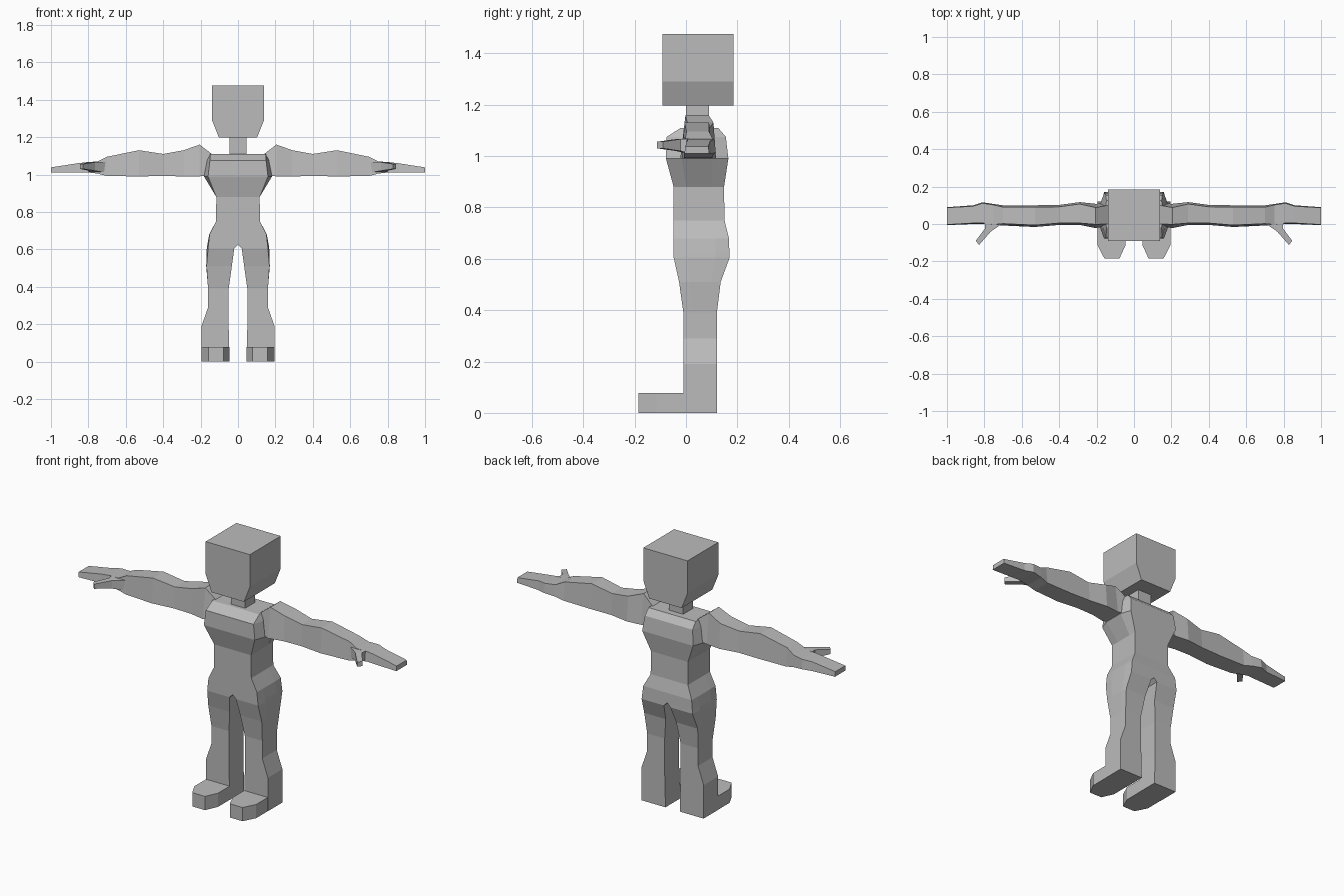
import bpy, bmesh

grey = bpy.data.materials.new("plain grey")
grey.diffuse_color = (0.5, 0.5, 0.5, 1)


def loft(name, rings, mirror=True):
    """Skin a list of equal-length point rings, cap the ends, mirror across x."""
    bm = bmesh.new()
    loops = [[bm.verts.new(p) for p in ring] for ring in rings]
    n = len(loops[0])
    for a, b in zip(loops, loops[1:]):
        for i in range(n):
            j = (i + 1) % n
            bm.faces.new((a[i], a[j], b[j], b[i]))
    bm.faces.new(loops[0])
    bm.faces.new(loops[-1])
    bmesh.ops.recalc_face_normals(bm, faces=bm.faces[:])
    # open the half mesh along the mirror plane
    if mirror:
        inner = [f for f in bm.faces if all(abs(v.co.x) < 1e-5 for v in f.verts)]
        bmesh.ops.delete(bm, geom=inner, context='FACES')
    me = bpy.data.meshes.new(name)
    bm.to_mesh(me)
    bm.free()
    me.materials.append(grey)
    ob = bpy.data.objects.new(name, me)
    bpy.context.collection.objects.link(ob)
    if mirror:
        m = ob.modifiers.new("mirror", 'MIRROR')
        m.use_clip = True
    return ob


def body_ring(z, xin, xf, xm, y0, y1):
    """Half cross-section; side width xm may exceed front/back width xf."""
    d = (y1 - y0) * 0.25
    return [(xin, y0, z), (xf, y0, z), (xm, y0 + d, z),
            (xm, y1 - d, z), (xf, y1, z), (xin, y1, z)]


def arm_ring(x, z0, z1, y0, y1, inset=0.01):
    """Arm cross-section, slightly narrower on top."""
    return [(x, y0, z0), (x, y1, z0), (x, y1 - inset, z1), (x, y0 + inset, z1)]


def box_ring(x0, x1, y0, y1, z):
    return [(x0, y0, z), (x1, y0, z), (x1, y1, z), (x0, y1, z)]


# Legs and torso in one half, from sole to shoulder
loft("body", [body_ring(*r) for r in [
    (0.00, 0.045, 0.195, 0.195, -0.01, 0.12),
    (0.19, 0.05, 0.195, 0.195, -0.01, 0.12),
    (0.29, 0.05, 0.16, 0.16, -0.01, 0.12),
    (0.39, 0.05, 0.16, 0.16, -0.01, 0.12),
    (0.51, 0.033, 0.168, 0.17, -0.027, 0.135),
    (0.605, 0.02, 0.16, 0.167, -0.048, 0.17),
    (0.625, 0.0, 0.158, 0.164, -0.048, 0.169),
    (0.68, 0.0, 0.152, 0.154, -0.048, 0.167),
    (0.75, 0.0, 0.117, 0.117, -0.048, 0.15),
    (0.88, 0.0, 0.116, 0.116, -0.048, 0.148),
    (0.99, 0.0, 0.16, 0.182, -0.078, 0.165),
    (1.075, 0.0, 0.15, 0.165, -0.075, 0.155),
    (1.11, 0.0, 0.148, 0.15, -0.02, 0.125),
]])

# Feet with tapered toes
loft("foot", [[(a, y, 0), (b, y, 0), (b, y, 0.078), (a, y, 0.078)] for y, a, b in [
    (-0.005, 0.046, 0.194), (-0.115, 0.046, 0.194), (-0.185, 0.078, 0.158)]])

# Arms ending in flat hands
loft("arm", [arm_ring(*r) for r in [
    (0.14, 1.00, 1.11, -0.01, 0.11),
    (0.205, 0.99, 1.16, -0.022, 0.108, 0.02),
    (0.29, 0.99, 1.13, -0.005, 0.117),
    (0.40, 0.992, 1.11, -0.005, 0.102),
    (0.53, 0.99, 1.13, -0.016, 0.10),
    (0.70, 0.992, 1.095, -0.008, 0.10),
    (0.75, 1.005, 1.07, -0.008, 0.107, 0.005),
    (0.81, 1.012, 1.066, 0.0, 0.116, 0.005),
    (0.86, 1.01, 1.06, 0.0, 0.10, 0.005),
    (1.00, 1.01, 1.038, -0.006, 0.09, 0.003),
]])

# Thumbs pointing forward and outward
loft("thumb", [[(xa, ya, z0), (xb, yb, z0), (xb, yb, z1), (xa, ya, z1)]
               for xa, ya, xb, yb, z0, z1 in [
    (0.70, 0.005, 0.80, 0.01, 1.01, 1.068),
    (0.765, -0.04, 0.795, -0.022, 1.02, 1.066),
    (0.828, -0.112, 0.846, -0.09, 1.03, 1.056)]])

# Neck
loft("neck", [box_ring(-0.045, 0.045, 0.0, 0.09, z) for z in (1.09, 1.21)], False)

# Block head with narrowed jaw
loft("head", [box_ring(-w, w, -0.092, 0.185, z) for w, z in [
    (0.102, 1.197), (0.139, 1.29), (0.139, 1.475)]], False)
